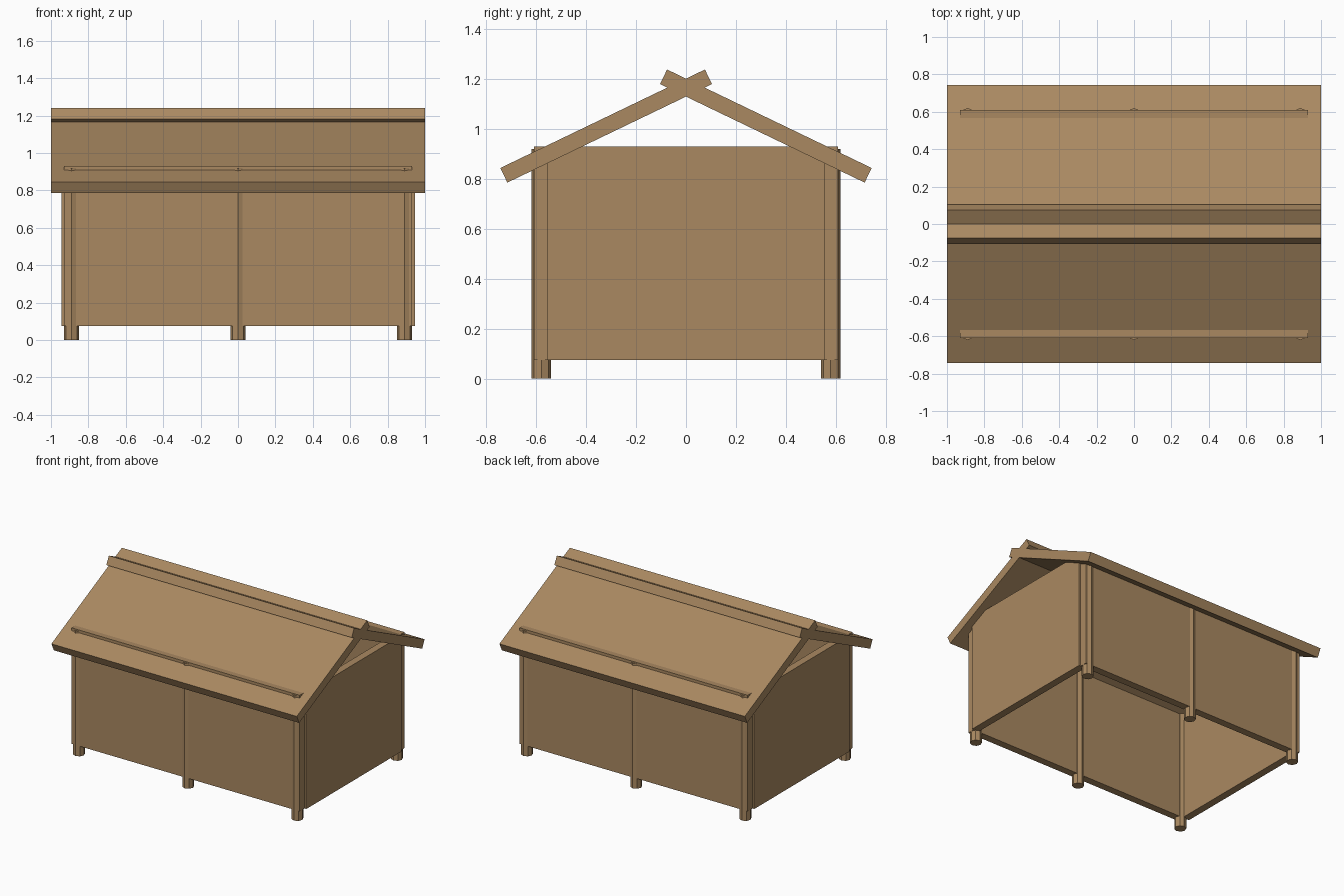
import bpy, math

if "Cube" in bpy.data.objects:
    bpy.data.objects.remove(bpy.data.objects["Cube"])

wood = bpy.data.materials.new("wood")
wood.diffuse_color = (0.40, 0.25, 0.12, 1)
wood.use_nodes = True
wood.node_tree.nodes["Principled BSDF"].inputs["Base Color"].default_value = wood.diffuse_color


def finish(name):
    ob = bpy.context.object
    ob.name = name
    ob.data.materials.append(wood)
    return ob


def box(name, center, size, tilt=0):
    bpy.ops.mesh.primitive_cube_add(size=1, location=center, rotation=(tilt, 0, 0))
    ob = finish(name)
    ob.scale = size
    return ob


WALL_Z, WALL_H = 0.5025, 0.855
PITCH = math.radians(25.7)

for side, label in ((-1, "front"), (1, "back")):
    # long wall
    box(f"{label}_wall", (0, side * 0.5825, WALL_Z), (1.86, 0.055, WALL_H))
    # roof slab, running past the ridge so the two cross
    box(f"{label}_roof_slab", (0, side * 0.32, 1.0125), (2, 0.91, 0.065), -side * PITCH)
    # eight-sided posts, set into the long wall
    for x, place in ((-0.89, "left"), (0, "middle"), (0.89, "right")):
        bpy.ops.mesh.primitive_cylinder_add(vertices=8, radius=0.04, depth=0.92,
                                            location=(x, side * 0.58, 0.46))
        finish(f"{label}_{place}_post")

# end walls
for side, label in ((-1, "left"), (1, "right")):
    box(f"{label}_end_wall", (side * 0.9175, 0, WALL_Z), (0.055, 1.11, WALL_H))
